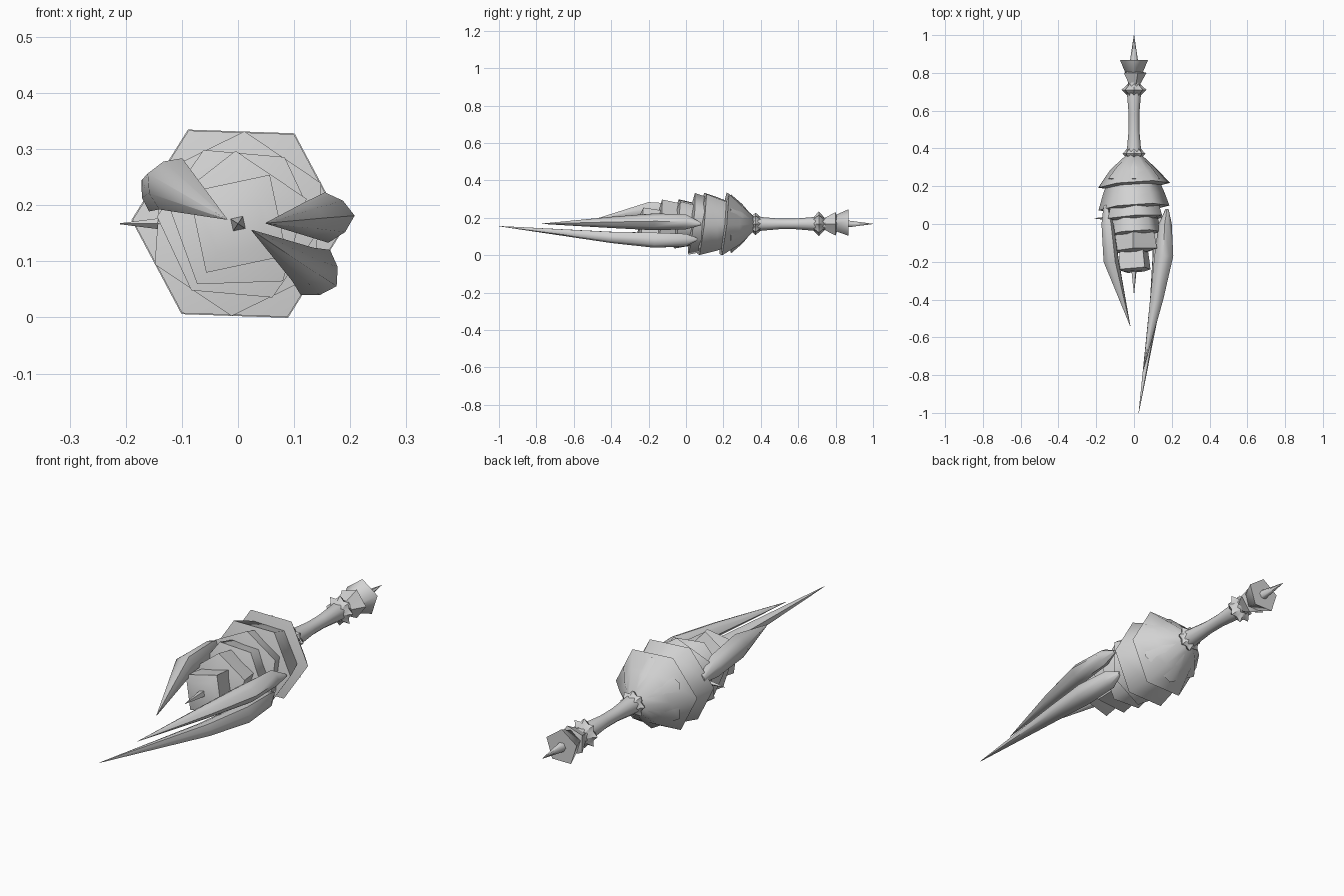
import bpy, bmesh, math
from mathutils import Vector

if "Cube" in bpy.data.objects:
    bpy.data.objects.remove(bpy.data.objects["Cube"])

CZ = 0.167  # height of the long axis
steel = bpy.data.materials.new("grey steel")
steel.diffuse_color = (0.65, 0.65, 0.65, 1)
steel.use_nodes = True
steel.node_tree.nodes["Principled BSDF"].inputs["Base Color"].default_value = steel.diffuse_color


def loft(name, rings, angle=40):
    """Skin a list of equal-length point rings and cap both ends."""
    bm = bmesh.new()
    loops = [[bm.verts.new(p) for p in ring] for ring in rings]
    n = len(loops[0])
    for a, b in zip(loops, loops[1:]):
        for i in range(n):
            j = (i + 1) % n
            bm.faces.new((a[i], a[j], b[j], b[i]))
    bm.faces.new(loops[0])
    bm.faces.new(loops[-1])
    bmesh.ops.recalc_face_normals(bm, faces=bm.faces)
    mesh = bpy.data.meshes.new(name)
    bm.to_mesh(mesh)
    bm.free()
    ob = bpy.data.objects.new(name, mesh)
    bpy.context.collection.objects.link(ob)
    mesh.materials.append(steel)
    bpy.ops.object.select_all(action='DESELECT')
    ob.select_set(True)
    bpy.context.view_layer.objects.active = ob
    bpy.ops.object.shade_smooth_by_angle(angle=math.radians(angle))
    return ob


def ring(y, r, sides, phase=0, notch=1.0, sweep=0.0):
    """Ring around the long axis; notch pulls in odd points, sweep tilts the rim."""
    pts = []
    for i in range(sides):
        a = math.radians(phase) + 2 * math.pi * i / sides
        k = r * (notch if i % 2 else 1)
        pts.append((k * math.cos(a), y + sweep * math.cos(a - 1.0), CZ + k * math.sin(a)))
    return pts


def turned(name, profile, sides=12, phase=0, notch=1.0, angle=40):
    return loft(name, [ring(y, r, sides, phase, notch) for y, r in profile], angle)


# Handle, star collars, pommel and end spike
turned("handle", [(0.34, .045), (0.40, .037), (0.50, .028), (0.58, .028), (0.70, .038), (0.76, .03), (0.82, .03)])
for name, y, r in (("front_collar", 0.372, .06), ("rear_collar", 0.71, .066)):
    turned(name, [(y - .03, .034), (y, r), (y + .03, .034)], 16, 0, .75, 60)
turned("pommel_ring", [(0.735, .03), (0.80, .066), (0.81, .03)], 10, 0, .8, 60)
turned("pommel_cup", [(0.76, .03), (0.868, .078), (0.868, .02)], 5, 90, angle=80)
turned("pommel_spike", [(0.86, .022), (1.0, .001)], 6, angle=70)

# Overlapping plates of the head: rim y, rim r, back y, back r, sides, phase, sweep
plates = [
    (.205, .190, .37, .036, 6, -2, .025),
    (.240, .158, .36, .036, 6, 30, .0),
    (.085, .188, .25, .125, 6, -2, .025),
    (.030, .165, .20, .115, 6, 26, .02),
    (-.05, .145, .12, .100, 6, -5, .02),
    (-.14, .130, .03, .095, 5, 20, .015),
    (-.24, .104, -.08, .075, 4, 57, .012),
]
for k, (y1, r1, y0, r0, n, ph, sw) in enumerate(plates, 1):
    ym, rm = y0 * .5 + y1 * .5, r0 * .42 + r1 * .58
    loft(f"head_plate_{k}", [ring(y0, r0, n, ph), ring(ym, rm, n, ph), ring(y1, r1, n, ph, 1, sw),
                             ring(y1 - .012, r1 * .6, n, ph, 1, sw * .6)], 62)
# Thin spike at the front of the head
turned("head_spike", [(-.20, .022), (-.37, .001)], 4, 57, angle=30)


def claw(name, path):
    """Eight-sided blade along (x, y, z, radial half width, tangential half width)."""
    rings = []
    for x, y, z, wr, wt in path:
        c = Vector((x, y, z))
        out = Vector((path[1][0], 0, path[1][2] - CZ)).normalized()
        tan = Vector((0, 1, 0)).cross(out)
        rings.append([c + out * wr * math.cos(t) * f + tan * wt * math.sin(t) * f
                      for t, f in ((i * math.pi / 4, .88 if i % 2 else 1) for i in range(8))])
    loft(name, rings, 60)


claw("right_claw", [(.175, .08, .167, .008, .008), (.165, .0, .178, .035, .04),
                    (.158, -.17, .178, .05, .045), (.12, -.4, .175, .035, .03), (.05, -.77, .168, .001, .001)])
claw("lower_right_claw", [(.13, .06, .085, .008, .008), (.135, .0, .08, .035, .04),
                          (.138, -.17, .08, .045, .048), (.115, -.4, .095, .035, .035), (.025, -1.0, .155, .001, .001)])
claw("left_claw", [(-.15, .10, .215, .01, .02), (-.14, .0, .23, .035, .045),
                   (-.12, -.2, .238, .045, .05), (-.02, -.54, .175, .001, .001)])

# Small thorn on the left side
thorn = [[(x, .03 + r * math.cos(a), CZ + r * math.sin(a)) for a in (0, 1.571, 3.142, 4.712)]
         for x, r in ((-.10, .015), (-.21, .001))]
loft("side_thorn", thorn)
